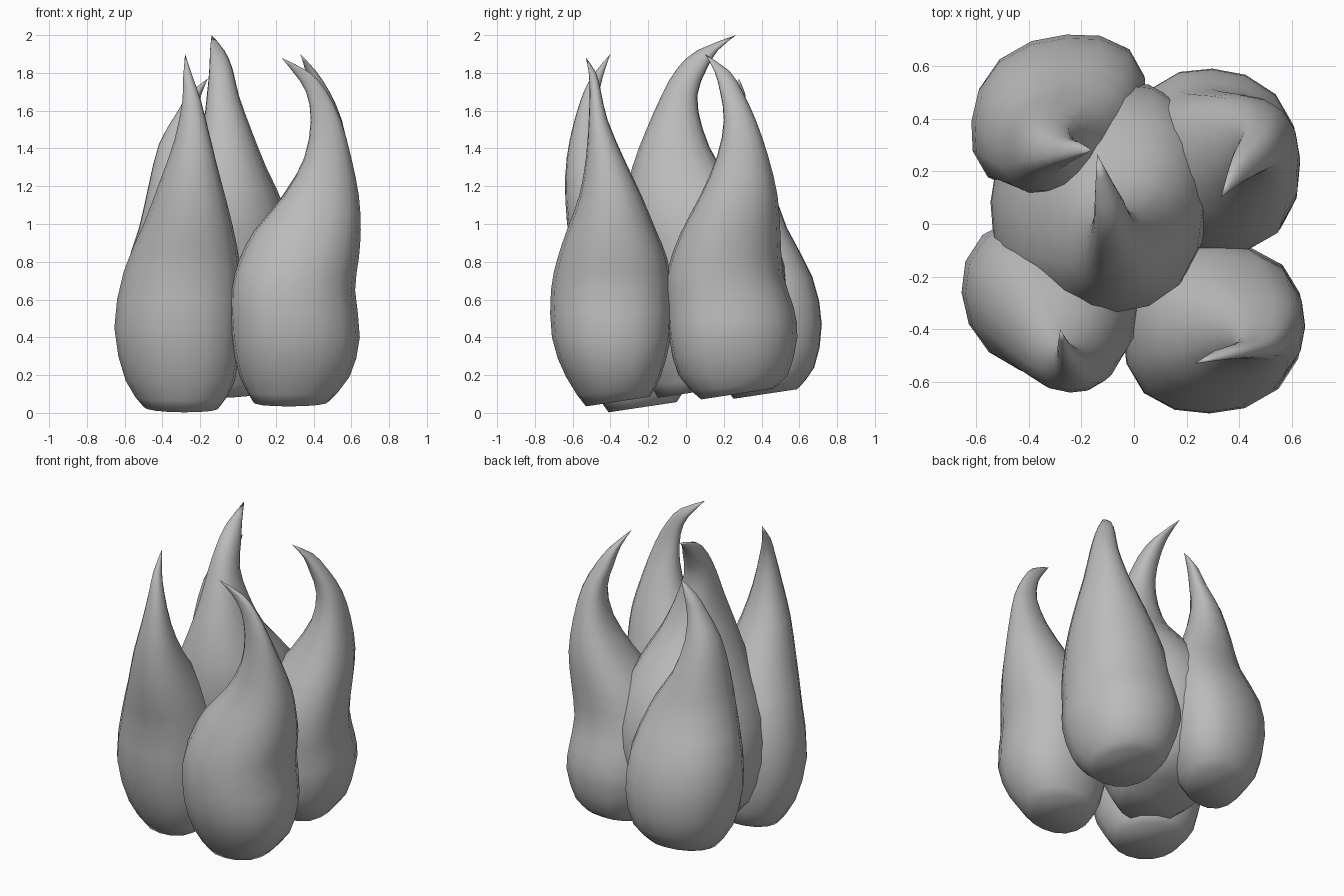
import bpy
import bmesh
from math import cos, sin, tau
from mathutils import Vector

SIDES = 16
STEPS = 2
BOTTOM_TILT = 0.15

if "Cube" in bpy.data.objects:
    bpy.data.objects.remove(bpy.data.objects["Cube"], do_unlink=True)

# One plain grey for the whole cluster
grey = bpy.data.materials.new("plain_grey")
grey.use_nodes = True
grey.diffuse_color = (0.5, 0.5, 0.5, 1)
shader = next(node for node in grey.node_tree.nodes if node.type == "BSDF_PRINCIPLED")
shader.inputs["Base Color"].default_value = grey.diffuse_color
shader.inputs["Roughness"].default_value = 0.6


def blend(before, start, end, after, t):
    """Smooth curve between two neighbouring sections."""
    linear = end - before
    square = 2 * before - 5 * start + 4 * end - after
    cube = 3 * (start - end) + after - before
    return start + (linear * t + square * t ** 2 + cube * t ** 3) / 2


def make_ring(mesh, section, tilt, skew, squareness):
    """Add one rounded cross-section, skewed along a diagonal and tilted in depth."""
    height, centre_x, centre_y, radius_x, radius_y = section
    ring = []
    for step in range(SIDES):
        angle = tau * step / SIDES
        swell = 1 + squareness * sin(2 * angle) ** 2
        offset_x = radius_x * swell * cos(angle - skew / 2)
        offset_y = radius_y * swell * sin(angle + skew / 2)
        ring.append(mesh.verts.new((centre_x + offset_x, centre_y + offset_y,
                                    height + tilt * offset_y)))
    return ring


def make_flame(name, sections, tip, skew=0, squareness=0.03):
    """Loft sections (height, centre x, centre y, radius x, radius y) to a tip."""
    mesh = bmesh.new()
    keys = [Vector(section) for section in sections]
    keys.append(Vector((tip[2], tip[0], tip[1], 0, 0)))
    last = len(keys) - 1
    rings = []
    for index in range(last):
        before, after = keys[max(index - 1, 0)], keys[min(index + 2, last)]
        for step in range(STEPS):
            t = step / STEPS
            section = blend(before, keys[index], keys[index + 1], after, t)
            tilt = BOTTOM_TILT * (1 - t) if index == 0 else 0
            rings.append(make_ring(mesh, section, tilt, skew, squareness))

    # Closed rounded base
    mesh.faces.new(list(reversed(rings[0])))

    # Side walls between neighbouring sections
    for lower, upper in zip(rings, rings[1:]):
        for step in range(SIDES):
            following = (step + 1) % SIDES
            mesh.faces.new((lower[step], lower[following], upper[following], upper[step]))

    # Pointed end
    point = mesh.verts.new(tip)
    for step in range(SIDES):
        mesh.faces.new((rings[-1][step], rings[-1][(step + 1) % SIDES], point))

    for face in mesh.faces:
        face.smooth = True
    bmesh.ops.recalc_face_normals(mesh, faces=mesh.faces)
    data = bpy.data.meshes.new(name)
    mesh.to_mesh(data)
    mesh.free()
    data.materials.append(grey)
    flame = bpy.data.objects.new(name, data)
    bpy.context.collection.objects.link(flame)


# Front flame on the right-hand side: nearly straight, tip curling back
make_flame("front_right_flame", [
    (.03, -.3, -.23, .2, .18),
    (.17, -.305, -.25, .29, .26),
    (.45, -.32, -.275, .335, .305),
    (.75, -.295, -.3, .31, .285),
    (1, -.265, -.39, .235, .24),
    (1.25, -.25, -.485, .155, .155),
    (1.45, -.24, -.52, .095, .095),
    (1.65, -.245, -.51, .05, .05),
    (1.78, -.265, -.47, .025, .03),
], (-.28, -.4, 1.9), skew=-.1)

# Front flame on the left-hand side: hooked over towards the middle
make_flame("front_left_flame", [
    (.06, .28, -.36, .2, .17),
    (.19, .3, -.385, .29, .25),
    (.4, .305, -.395, .34, .315),
    (.65, .29, -.395, .33, .32),
    (.82, .325, -.39, .315, .29),
    (.97, .37, -.395, .28, .235),
    (1.15, .44, -.4, .2, .165),
    (1.35, .475, -.43, .125, .1),
    (1.55, .465, -.465, .08, .05),
    (1.7, .415, -.48, .055, .03),
    (1.8, .34, -.495, .045, .02),
], (.23, -.53, 1.88), skew=.05, squareness=.05)

# Back flame on the left-hand side: pinched waist, hooked forwards
make_flame("back_left_flame", [
    (.1, .3, .27, .19, .19),
    (.2, .31, .25, .26, .29),
    (.4, .31, .25, .32, .34),
    (.56, .305, .235, .315, .335),
    (.73, .305, .205, .31, .31),
    (.95, .36, .235, .27, .265),
    (1.15, .43, .28, .195, .205),
    (1.36, .475, .3, .115, .135),
    (1.55, .475, .285, .075, .085),
    (1.7, .43, .24, .055, .06),
    (1.81, .385, .19, .028, .04),
], (.33, .1, 1.9), skew=-.08, squareness=.05)

# Back flame on the right-hand side: shortest, leaning to the middle
make_flame("back_right_flame", [
    (.1, -.28, .42, .18, .17),
    (.24, -.28, .42, .28, .26),
    (.47, -.285, .42, .33, .3),
    (.72, -.285, .4, .32, .27),
    (.98, -.28, .325, .245, .21),
    (1.2, -.32, .3, .155, .16),
    (1.42, -.325, .285, .095, .1),
    (1.58, -.275, .275, .055, .055),
    (1.69, -.225, .28, .033, .033),
], (-.16, .28, 1.77), skew=.17, squareness=.06)

# Middle flame: broad body, tallest, tip sweeping backwards
make_flame("middle_flame", [
    (.11, -.1, .05, .21, .2),
    (.26, -.13, .09, .34, .35),
    (.52, -.13, .1, .415, .43),
    (.78, -.11, .1, .4, .43),
    (1.05, -.055, .035, .315, .37),
    (1.3, -.05, -.05, .2, .235),
    (1.5, -.06, -.06, .13, .15),
    (1.68, -.08, -.035, .085, .095),
    (1.82, -.09, .03, .062, .08),
    (1.92, -.11, .115, .038, .055),
], (-.14, .265, 2), skew=.08, squareness=.06)
